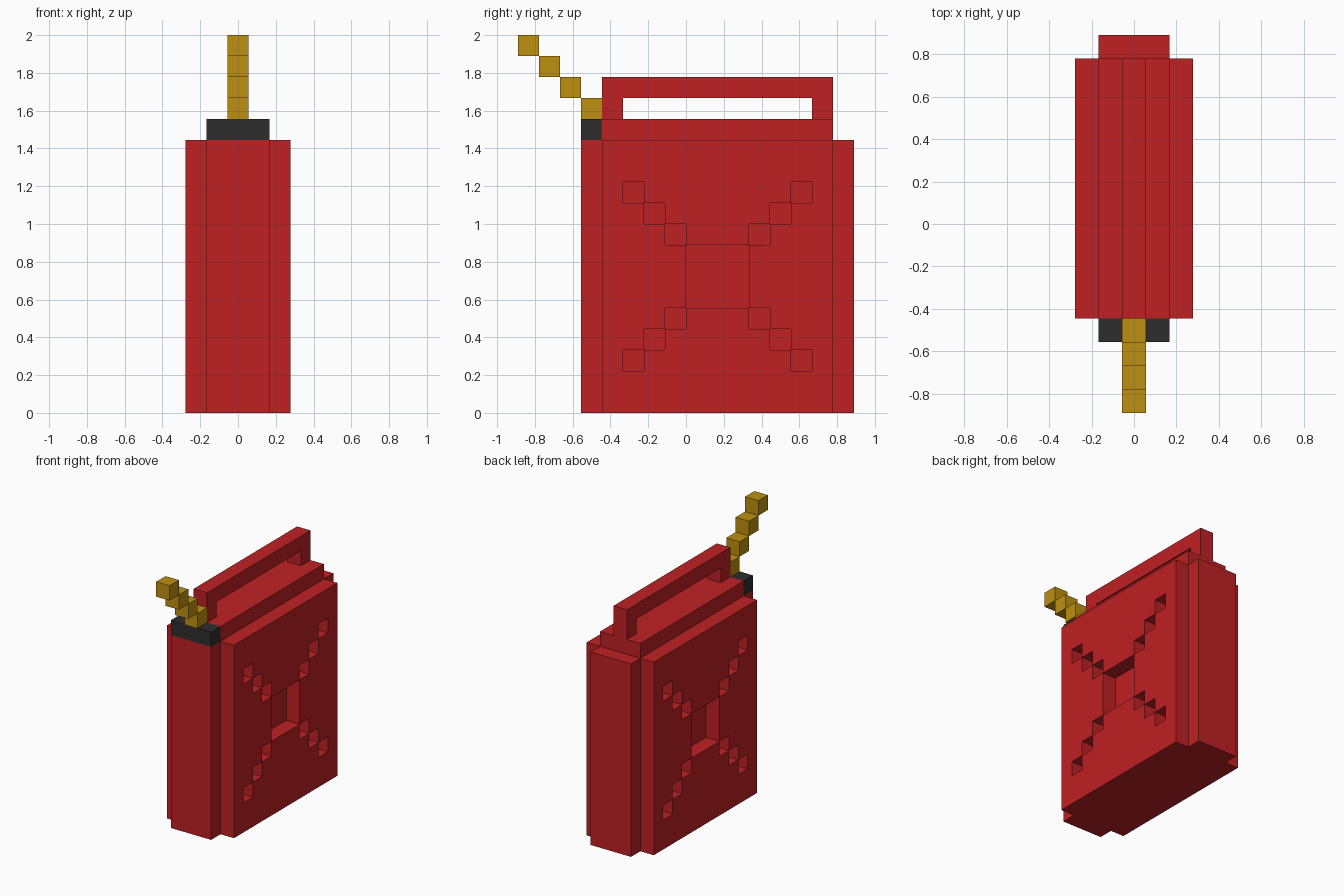
import bpy
import bmesh

cube = bpy.data.objects.get("Cube")
if cube:
    bpy.data.objects.remove(cube, do_unlink=True)

U = 2 / 18  # one block; all sizes below are in blocks


def material(name, rgb):
    m = bpy.data.materials.new(name)
    m.use_nodes = True
    m.diffuse_color = (*rgb, 1)
    m.node_tree.nodes["Principled BSDF"].inputs["Base Color"].default_value = (*rgb, 1)
    return m


RED = material("red paint", (0.52, 0.015, 0.017))
BLACK = material("black plastic", (0.027, 0.027, 0.027))
YELLOW = material("yellow plastic", (0.515, 0.275, 0.005))


def finish(name, bm, mat):
    for v in bm.verts:
        v.co *= U
    me = bpy.data.meshes.new(name)
    bm.to_mesh(me)
    bm.free()
    me.materials.append(mat)
    ob = bpy.data.objects.new(name, me)
    bpy.context.collection.objects.link(ob)
    return ob


def box(name, lo, hi, mat):
    bm = bmesh.new()
    bmesh.ops.create_cube(bm, size=1)
    for v in bm.verts:
        v.co = [(a + b) / 2 + c * (b - a) for a, b, c in zip(lo, hi, v.co)]
    return finish(name, bm, mat)


def is_recess(j, k):
    """Square in the middle with a stepped diagonal off each corner."""
    dy, dz = abs(j - 1), abs(k - 6)
    return max(dy, dz) <= 1 or (dy == dz and dy <= 4)


def side_panel(name, side):
    """One-block-thick plate with the cross pattern cut right through it."""
    solid = {(j, k) for j in range(-4, 7) for k in range(13) if not is_recess(j, k)}
    corners = [(0, 0), (1, 0), (1, 1), (0, 1)]
    neighbours = [(0, -1), (1, 0), (0, 1), (-1, 0)]
    bm = bmesh.new()

    def quad(points):
        verts = [bm.verts.new((side * x, y, z)) for x, y, z in points]
        bm.faces.new(verts[::side])

    for j, k in sorted(solid):
        ring = [(j + a, k + b) for a, b in corners]
        quad([(2.5, *p) for p in ring])
        for i, (dj, dk) in enumerate(neighbours):
            if (j + dj, k + dk) not in solid:
                p, q = ring[i], ring[(i + 1) % 4]
                quad([(1.5, *p), (1.5, *q), (2.5, *q), (2.5, *p)])
    bmesh.ops.remove_doubles(bm, verts=bm.verts, dist=0.001)
    return finish(name, bm, mat=RED)


# Body
box("can_core", (-1.5, -5, 0), (1.5, 8, 13), RED)
box("top_ridge", (-1.5, -4, 13), (1.5, 7, 14), RED)
side_panel("left_panel", 1)
side_panel("right_panel", -1)

# Handle: a bridge profile in y and z, extruded across x
profile = [(-4, 14), (-3, 14), (-3, 15), (6, 15), (6, 14), (7, 14), (7, 16), (-4, 16)]
bm = bmesh.new()
face = bm.faces.new([bm.verts.new((-0.5, y, z)) for y, z in profile])
out = bmesh.ops.extrude_face_region(bm, geom=[face], use_keep_orig=True)
bmesh.ops.translate(bm, vec=(1, 0, 0),
                    verts=[g for g in out["geom"] if isinstance(g, bmesh.types.BMVert)])
bmesh.ops.recalc_face_normals(bm, faces=bm.faces)
finish("handle", bm, RED)

# Cap and stepped spout
box("spout_cap", (-1.5, -5, 13), (1.5, -4, 14), BLACK)
for i in range(4):
    box(f"spout_step_{i + 1}", (-0.5, -5 - i, 14 + i), (0.5, -4 - i, 15 + i), YELLOW)
